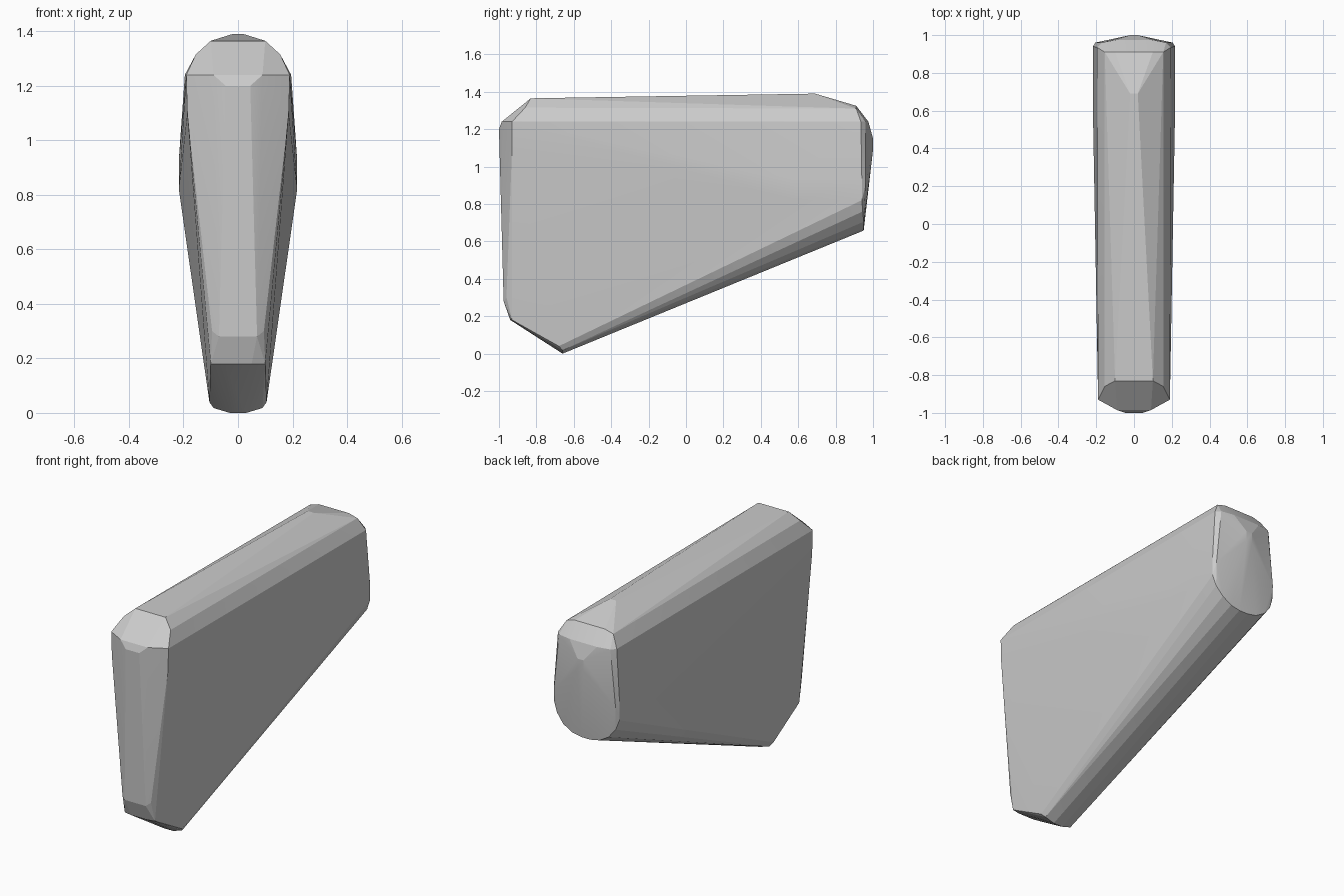
import bpy, bmesh

# Right-half corner points (x, y, z); mirrored and skinned as a convex body
front = [(0.045, -1.0, 1.20), (0.09, -0.985, 1.24), (0.16, -0.94, 1.24),
         (0.19, -0.93, 1.24), (0.186, -0.93, 1.10), (0.07, -0.975, 0.28),
         (0.095, -0.96, 0.30), (0.10, -0.93, 0.18), (0.05, -0.94, 0.18)]
bottom = [(0.03, -0.66, 0.0), (0.09, -0.66, 0.018), (0.105, -0.68, 0.04)]
top = [(0.10, -0.83, 1.365), (0.155, -0.86, 1.315), (0.02, 0.69, 1.39),
       (0.10, 0.91, 1.325), (0.155, 0.91, 1.31)]
back = [(0.195, 0.935, 1.24), (0.17, 0.96, 1.24), (0.09, 0.975, 1.24),
        (0.02, 1.0, 1.15), (0.02, 1.0, 1.09),
        (0.217, 0.94, 0.93), (0.217, 0.94, 0.82), (0.205, 0.96, 0.90),
        (0.195, 0.945, 0.76), (0.15, 0.95, 0.705),
        (0.09, 0.95, 0.67), (0.03, 0.95, 0.658)]
flank = [(0.217, 0.58, 0.93), (0.217, 0.58, 0.82)]

bm = bmesh.new()
for x, y, z in front + bottom + top + back + flank:
    for side in (1, -1):
        bm.verts.new((x * side, y, z))
hull = bmesh.ops.convex_hull(bm, input=bm.verts)
unused = {v for v in hull["geom_interior"] + hull["geom_unused"]
          if isinstance(v, bmesh.types.BMVert)}
bmesh.ops.delete(bm, geom=list(unused), context='VERTS')
bmesh.ops.dissolve_limit(bm, angle_limit=0.01, verts=bm.verts, edges=bm.edges)
bmesh.ops.recalc_face_normals(bm, faces=bm.faces)

mesh = bpy.data.meshes.new("tapered_block")
bm.to_mesh(mesh)
bm.free()
block = bpy.data.objects.new("tapered_block", mesh)
bpy.context.collection.objects.link(block)

# Soften only the shallow facets
block.select_set(True)
bpy.context.view_layer.objects.active = block
bpy.ops.object.shade_smooth_by_angle(angle=0.17)
